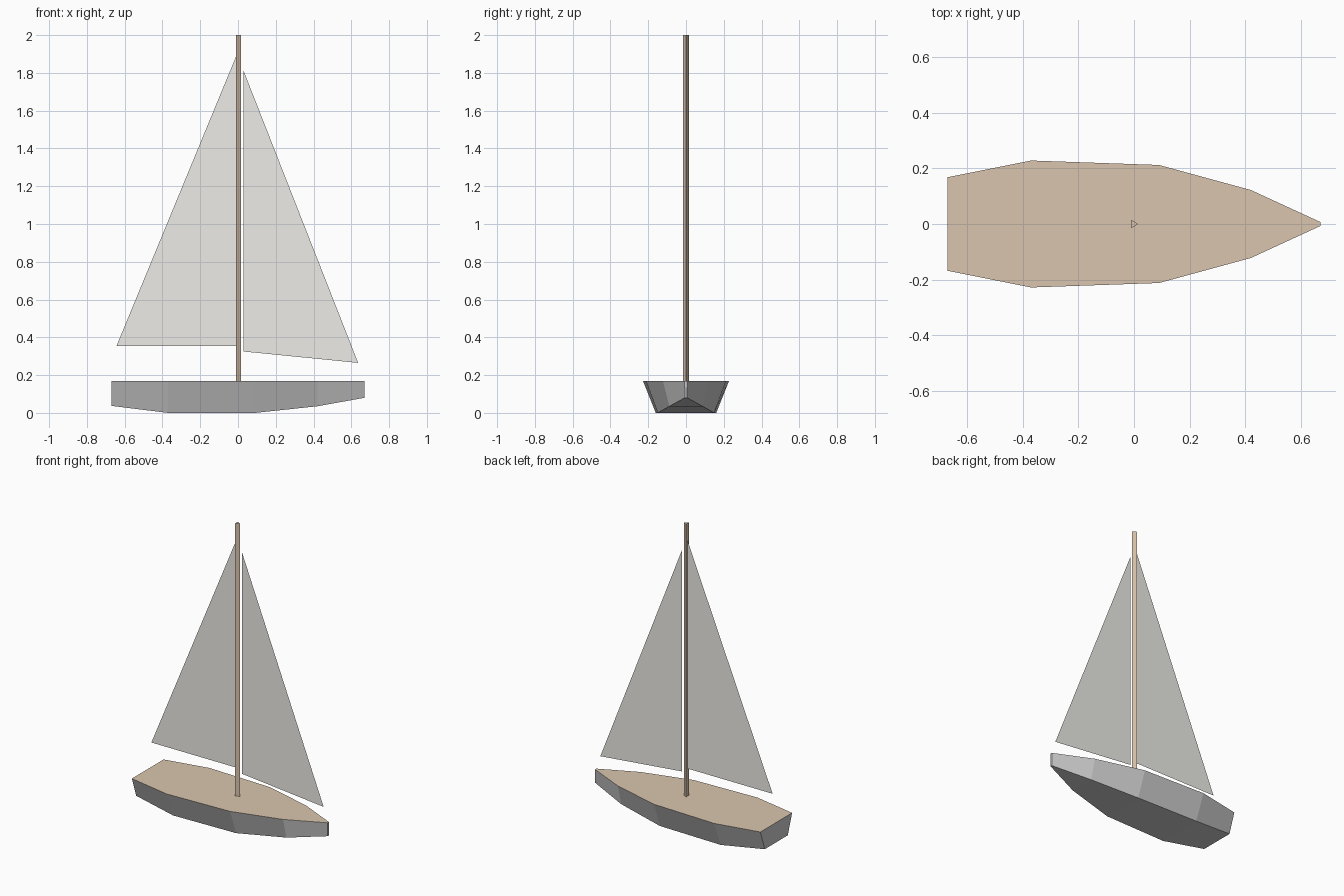
import bpy, bmesh, math

if "Cube" in bpy.data.objects:
    bpy.data.objects.remove(bpy.data.objects["Cube"])

def material(name, rgb):
    m = bpy.data.materials.new(name)
    m.diffuse_color = (*rgb, 1)
    m.use_nodes = True
    m.node_tree.nodes["Principled BSDF"].inputs["Base Color"].default_value = m.diffuse_color
    return m

def add_mesh(name, verts, faces, mat=None):
    me = bpy.data.meshes.new(name)
    me.from_pydata(verts, [], faces)
    if mat:
        me.materials.append(mat)
    ob = bpy.data.objects.new(name, me)
    bpy.context.collection.objects.link(ob)
    return ob

wood = material("wood", (0.70, 0.56, 0.42))
cloth = material("sailcloth", (0.85, 0.84, 0.80))
DECK_Z = 0.17

# Hull stations: x, deck half width, bottom half width, bottom z
stations = [(-0.67, 0.168, 0.122, 0.037),
            (-0.37, 0.228, 0.160, 0.0),
            (0.09, 0.212, 0.149, 0.0),
            (0.42, 0.122, 0.088, 0.035),
            (0.67, 0.007, 0.006, 0.08)]

# Hull: open ribs (port deck, port keel, starboard keel, starboard deck) bridged
verts, faces = [], []
for x, top, low, z in stations:
    verts += [(x, top, DECK_Z), (x, low, z), (x, -low, z), (x, -top, DECK_Z)]
last = 4 * (len(stations) - 1)
for a in range(0, last, 4):
    for k in range(3):
        faces.append((a + k, a + k + 1, a + k + 5, a + k + 4))
faces += [(3, 2, 1, 0), (last, last + 1, last + 2, last + 3)]
hull = add_mesh("hull", verts, faces)
bm = bmesh.new()
bm.from_mesh(hull.data)
bmesh.ops.recalc_face_normals(bm, faces=bm.faces)
bm.to_mesh(hull.data)
bm.free()

# Deck: wooden cap following the hull outline
outline = [(x, -top, DECK_Z) for x, top, _, _ in stations]
outline += [(x, top, DECK_Z) for x, top, _, _ in reversed(stations)]
add_mesh("deck", outline, [tuple(range(len(outline)))], wood)

# Mast: three-sided pole
bpy.ops.mesh.primitive_cylinder_add(vertices=3, radius=0.017, depth=2 - DECK_Z,
                                    location=(-0.002, 0, (2 + DECK_Z) / 2),
                                    rotation=(0, 0, -math.pi / 2))
mast = bpy.context.object
mast.name = "mast"
mast.data.materials.append(wood)

# Sails: flat triangles along the centreline
sails = {"main_sail": [(-0.643, 0.355), (-0.005, 0.355), (-0.005, 1.90)],
         "fore_sail": [(0.03, 0.325), (0.636, 0.265), (0.03, 1.81)]}
for name, pts in sails.items():
    add_mesh(name, [(x, 0, z) for x, z in pts], [(0, 1, 2)], cloth)
